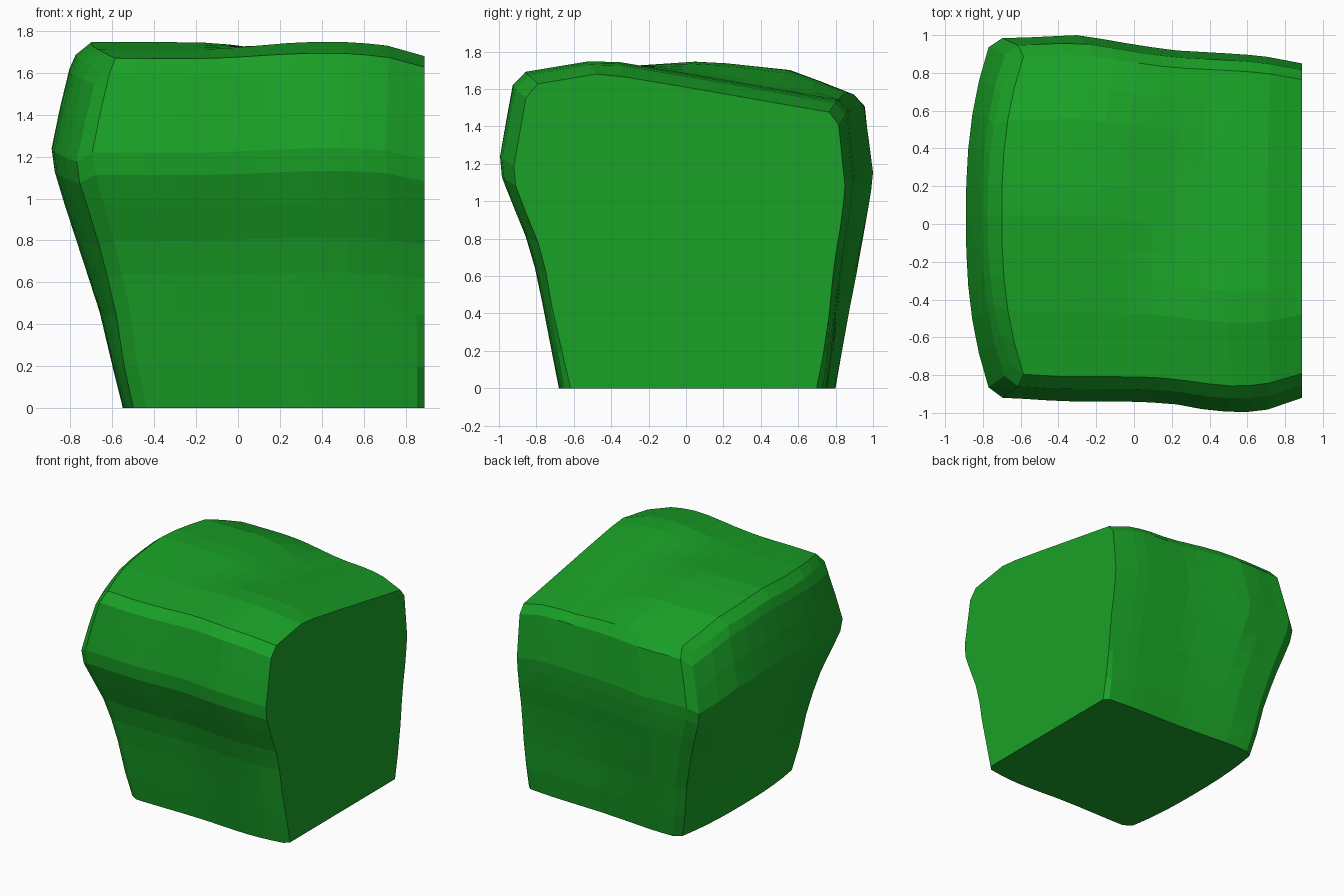
import bpy, bmesh

if "Cube" in bpy.data.objects:
    bpy.data.objects.remove(bpy.data.objects["Cube"])


def curve(points, t):
    """Piecewise-linear lookup in a short list of (position, value) points."""
    if t <= points[0][0]:
        return points[0][1]
    for (a, p), (b, q) in zip(points, points[1:]):
        if t <= b:
            return p + (q - p) * (t - a) / (b - a)
    return points[-1][1]


def smooth(a, b, t):
    t = min(1, max(0, (t - a) / (b - a)))
    return t * t * (3 - 2 * t)


# Height levels (fraction of local top) with left, front and back outlines
W = [0, .12, .27, .38, .48, .58, .67, .735, .85, .96, 1]
LEFT = [.55, .60, .66, .72, .775, .83, .875, .89, .85, .805, .775]
FRONT = [.68, .72, .77, .81, .86, .93, .99, 1, .965, .93, .86]
BACK = [.80, .835, .875, .91, .94, .97, .99, 1, .98, .96, .90]
U = [0, .045, .11, .19, .28, .36, .44, .52, .6, .68, .76, .83, .89, .975, 1]
V = [0, .1, .2, .3, .4, .5, .6, .7, .8, .9, 1]

# Gentle waves along the length of the block
FRONT_WAVE = [(-.67, .92), (-.36, .94), (0, .94), (.2, .95), (.36, .98),
              (.55, 1), (.7, .985), (.89, .92)]
BACK_WAVE = [(-.62, .985), (-.3, 1), (-.2, .985), (0, .95), (.2, .92),
             (.55, .90), (.68, .89), (.89, .85)]
TOP_LEFT = [(-.87, 1.66), (-.5, 1.71), (.1, 1.75), (.57, 1.70), (.9, 1.57)]
TOP_RIGHT = [(-.87, 1.69), (-.45, 1.76), (0, 1.685), (.4, 1.615), (.8, 1.545)]
END_DROP = [(.53, 0), (.7, .015), (.89, .075)]


def place(i, j, k):
    u, v, w = U[i], V[j], W[k]
    bulge = (.05 + .07 * smooth(0, .6, w)) * abs(2 * v - 1) ** 2.5
    left = -LEFT[k] + bulge
    x = left + (.89 - left) * u
    amount = .6 + .4 * smooth(0, .5, w)
    yf = -FRONT[k] * (1 - amount * (1 - curve(FRONT_WAVE, x)))
    yb = BACK[k] * (1 - amount * (1 - curve(BACK_WAVE, x)))
    if i == 0:
        yf, yb = yf * .94, yb * .95
    if i == len(U) - 1:
        inset = .03 * (1 - smooth(0, .3, w))
        yf, yb = yf + inset, yb - inset
    y = yf + (yb - yf) * v
    s = smooth(-.2, .45, x)
    top = (1 - s) * curve(TOP_LEFT, y) + s * curve(TOP_RIGHT, y)
    top -= curve(END_DROP, x) + (.06 if i == 0 else 0)
    return x, y, w * top


bm = bmesh.new()
cache = {}


def vert(i, j, k):
    if (i, j, k) not in cache:
        cache[i, j, k] = bm.verts.new(place(i, j, k))
    return cache[i, j, k]


def patch(na, nb, at):
    for a in range(na):
        for b in range(nb):
            bm.faces.new([vert(*at(a, b)), vert(*at(a + 1, b)),
                          vert(*at(a + 1, b + 1)), vert(*at(a, b + 1))])


nu, nv, nw = len(U) - 1, len(V) - 1, len(W) - 1

# Rounded front, back, top and left sides
patch(nu, nw, lambda a, b: (a, 0, b))
patch(nu, nw, lambda a, b: (a, nv, b))
patch(nu, nv, lambda a, b: (a, b, nw))
patch(nv, nw, lambda a, b: (0, a, b))

# Flat cut right side and base
boundary = [e for e in bm.edges if e.is_boundary]
right_loop = ([vert(nu, 0, k) for k in range(nw + 1)]
              + [vert(nu, j, nw) for j in range(1, nv)]
              + [vert(nu, nv, k) for k in range(nw, -1, -1)])
base_loop = ([vert(i, 0, 0) for i in range(nu + 1)]
             + [vert(i, nv, 0) for i in range(nu, -1, -1)]
             + [vert(0, j, 0) for j in range(nv - 1, 0, -1)])
bm.faces.new(right_loop)
bm.faces.new(base_loop)
bmesh.ops.recalc_face_normals(bm, faces=bm.faces)

mesh = bpy.data.meshes.new("hedge_block")
bm.to_mesh(mesh)
bm.free()
hedge = bpy.data.objects.new("hedge_block", mesh)
bpy.context.collection.objects.link(hedge)

# Leaf green colour
green = bpy.data.materials.new("leaf_green")
green.diffuse_color = (.01, .36, .02, 1)
green.use_nodes = True
green.node_tree.nodes["Principled BSDF"].inputs["Base Color"].default_value = green.diffuse_color
mesh.materials.append(green)
